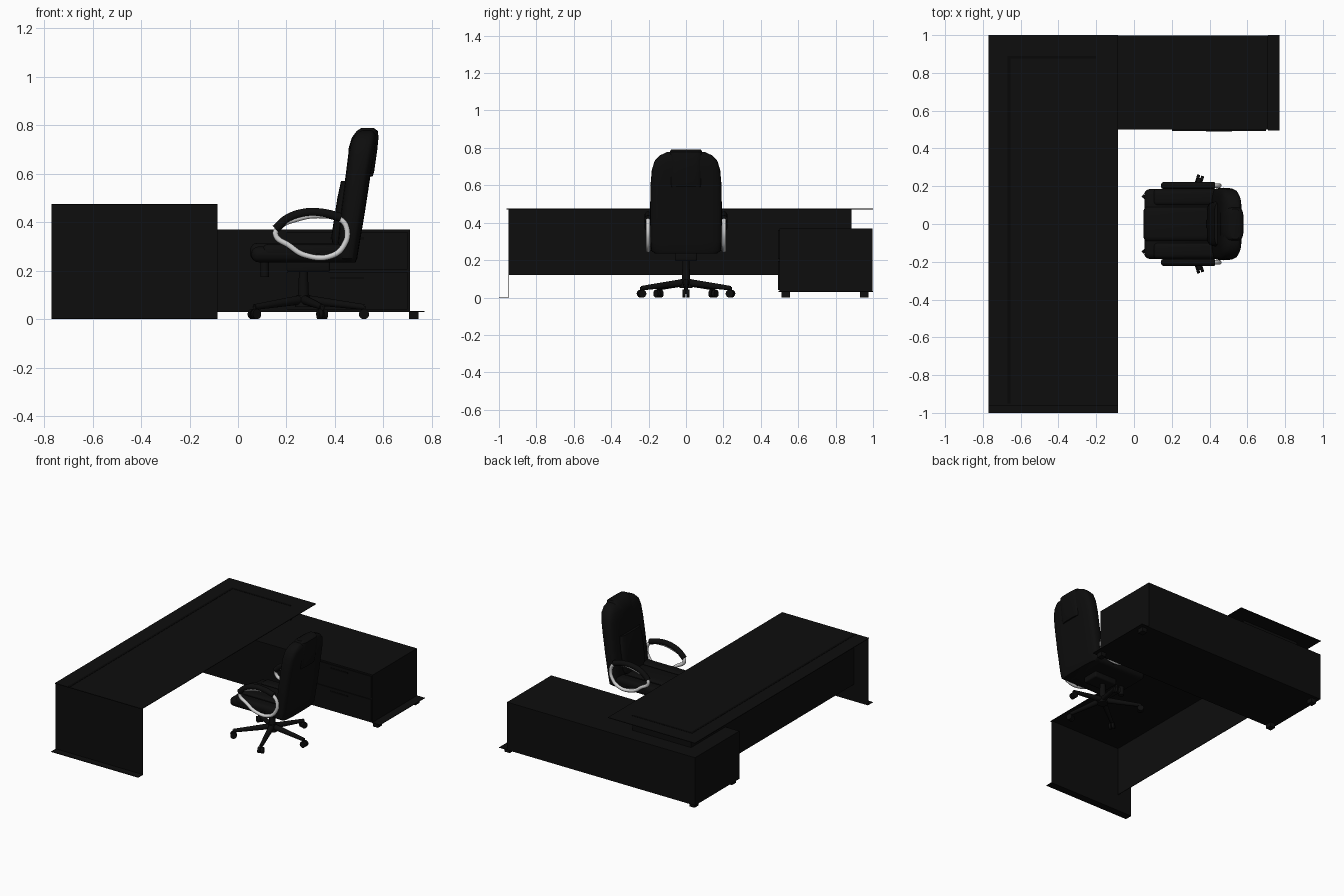
import bpy, bmesh, math
from mathutils import Vector

cube = bpy.data.objects.get("Cube")
if cube:
    bpy.data.objects.remove(cube, do_unlink=True)


def material(name, value, rough=0.6):
    m = bpy.data.materials.new(name)
    m.use_nodes = True
    col = (value, value, value, 1)
    m.diffuse_color = col
    node = m.node_tree.nodes["Principled BSDF"]
    node.inputs["Base Color"].default_value = col
    node.inputs["Roughness"].default_value = rough
    return m


WOOD = material("black wood", 0.004)
LINE = material("inlay black", 0.002)
LEATHER = material("black leather", 0.004)
CHROME = material("light chrome", 0.65)


def finish(name, bm, mat, smooth=False):
    bmesh.ops.recalc_face_normals(bm, faces=bm.faces)
    mesh = bpy.data.meshes.new(name)
    bm.to_mesh(mesh)
    bm.free()
    mesh.materials.append(mat)
    ob = bpy.data.objects.new(name, mesh)
    bpy.context.collection.objects.link(ob)
    if smooth:
        shade(ob)
    return ob


def shade(ob):
    bpy.ops.object.select_all(action='DESELECT')
    ob.select_set(True)
    bpy.context.view_layer.objects.active = ob
    bpy.ops.object.shade_smooth_by_angle(angle=math.radians(40))


def box(name, xs, ys, zs, mat=WOOD, bevel=0):
    bm = bmesh.new()
    bmesh.ops.create_cube(bm, size=1)
    for v in bm.verts:
        v.co = [(r[0] + r[1]) / 2 + c * (r[1] - r[0]) for c, r in zip(v.co, (xs, ys, zs))]
    if bevel:
        bmesh.ops.bevel(bm, geom=bm.edges[:], offset=bevel, segments=4, profile=0.5, affect='EDGES')
    return finish(name, bm, mat, bevel > 0)


def loft(name, levels, mat, sides=32):
    """Rounded sections stacked in z: (z, front x, rear x, half width)."""
    bm = bmesh.new()
    rings = []
    for z, x0, x1, w in levels:
        ring = []
        for i in range(sides):
            a = 2 * math.pi * i / sides
            c, s = math.cos(a), math.sin(a)
            px = math.copysign(abs(c) ** 0.5, c) * (x1 - x0) / 2
            py = math.copysign(abs(s) ** 0.5, s) * w
            ring.append(bm.verts.new(((x0 + x1) / 2 + px, py, z)))
        rings.append(ring)
    for a, b in zip(rings, rings[1:]):
        for i in range(sides):
            j = (i + 1) % sides
            bm.faces.new((a[i], a[j], b[j], b[i]))
    bm.faces.new(rings[0])
    bm.faces.new(rings[-1])
    return finish(name, bm, mat, True)


def tube(name, points, y, radius, mat, closed=False):
    """Round rod through (x, z) points in the plane at y."""
    cu = bpy.data.curves.new(name, 'CURVE')
    cu.dimensions = '3D'
    cu.bevel_depth = radius
    cu.bevel_resolution = 3
    cu.use_fill_caps = True
    sp = cu.splines.new('BEZIER')
    sp.bezier_points.add(len(points) - 1)
    sp.use_cyclic_u = closed
    for p, (x, z) in zip(sp.bezier_points, points):
        p.co = (x, y, z)
        p.handle_left_type = p.handle_right_type = 'AUTO'
    ob = bpy.data.objects.new(name, cu)
    bpy.context.collection.objects.link(ob)
    bpy.ops.object.select_all(action='DESELECT')
    ob.select_set(True)
    bpy.context.view_layer.objects.active = ob
    bpy.ops.object.convert(target='MESH')
    ob = bpy.context.object
    ob.data.materials.clear()
    ob.data.materials.append(mat)
    shade(ob)


def rod(name, a, b, r1, r2, mat, sides=20):
    a, b = Vector(a), Vector(b)
    bm = bmesh.new()
    bmesh.ops.create_cone(bm, cap_ends=True, segments=sides, radius1=r1, radius2=r2, depth=(b - a).length)
    ob = finish(name, bm, mat, True)
    ob.location = (a + b) / 2
    ob.rotation_euler = (b - a).to_track_quat('Z', 'Y').to_euler()
    return ob


T = 0.004  # board thickness

# Main desk: thin top, end panel with its foot plate, modesty panel, rear support
DX = (-0.77, -0.085)
box("desk_top", DX, (-0.96, 1), (0.475 - T, 0.475))
box("desk_end_panel", DX, (-0.95, -0.95 + T), (0, 0.472))
box("desk_end_foot_plate", DX, (-1, -0.95), (0, T))
box("modesty_panel", (-0.66, -0.656), (-0.947, 0.885), (0.12, 0.472))
box("top_support", (-0.66, -0.2), (0.881, 0.885), (0.37, 0.472))

# Inlay strips on the desk top
box("inlay_long", (-0.67, -0.655), (-0.95, 0.89), (0.475, 0.4765), LINE)
box("inlay_rear", (-0.655, -0.2), (0.875, 0.89), (0.475, 0.4765), LINE)

# Return cabinet
box("cabinet_body", (-0.77, 0.71), (0.5, 0.998), (0.03, 0.37))
box("cabinet_end_foot_plate", (0.71, 0.77), (0.495, 1), (0.03, 0.03 + T))
for i, z in enumerate((0.04, 0.205)):
    box(f"drawer_{i + 1}", (0.2, 0.7), (0.493, 0.5), (z, z + 0.155), WOOD)
    box(f"drawer_slot_{i + 1}", (0.38, 0.52), (0.491, 0.493), (z + 0.125, z + 0.135), LINE)
for x in (-0.75, 0.705):
    for y in (0.51, 0.93):
        box("cabinet_foot", (x, x + 0.04), (y, y + 0.045), (0, 0.03))

# Chair seat
box("seat", (0.055, 0.48), (-0.185, 0.185), (0.235, 0.3), LEATHER, 0.03)
box("seat_cushion", (0.05, 0.42), (-0.095, 0.095), (0.24, 0.315), LEATHER, 0.03)
for s in (-1, 1):
    box("seat_bolster", (0.1, 0.44), sorted((s * 0.095, s * 0.185)), (0.25, 0.31), LEATHER, 0.025)

# Chair back, front pad and headrest
loft("backrest", [(0.235, 0.42, 0.485, 0.165), (0.25, 0.41, 0.492, 0.185), (0.3, 0.41, 0.5, 0.19),
                  (0.45, 0.425, 0.525, 0.192), (0.6, 0.445, 0.548, 0.19), (0.68, 0.455, 0.563, 0.183),
                  (0.73, 0.465, 0.57, 0.168), (0.76, 0.48, 0.57, 0.14), (0.778, 0.505, 0.56, 0.1)], LEATHER)
loft("back_pad", [(0.31, 0.39, 0.45, 0.1), (0.34, 0.385, 0.46, 0.115), (0.5, 0.41, 0.48, 0.12),
                  (0.57, 0.425, 0.48, 0.11)], LEATHER)
loft("headrest", [(0.59, 0.5, 0.556, 0.08), (0.61, 0.47, 0.562, 0.088), (0.7, 0.455, 0.575, 0.09),
                  (0.75, 0.47, 0.58, 0.09), (0.777, 0.49, 0.577, 0.088), (0.79, 0.51, 0.56, 0.08)], LEATHER)

# Armrests
LOOP = [(0.155, 0.35), (0.21, 0.305), (0.275, 0.265), (0.39, 0.263), (0.44, 0.31), (0.45, 0.37),
        (0.425, 0.41), (0.34, 0.428), (0.24, 0.413), (0.17, 0.38)]
PAD = [(0.155, 0.372), (0.2, 0.412), (0.27, 0.438), (0.35, 0.438), (0.425, 0.42)]
for side, s in (("left", 1), ("right", -1)):
    tube(f"arm_frame_{side}", LOOP, s * 0.203, 0.012, CHROME, True)
    tube(f"arm_pad_{side}", PAD, s * 0.203, 0.019, LEATHER)
    rod(f"arm_bracket_{side}", (0.33, s * 0.15, 0.26), (0.33, s * 0.2, 0.262), 0.012, 0.012, LEATHER)

# Column, tilt mechanism and lever
HX = 0.27
rod("gas_column", (HX, 0, 0.06), (HX, 0, 0.2), 0.024, 0.018, LEATHER)
box("tilt_mechanism", (0.2, 0.38), (-0.06, 0.06), (0.195, 0.24), LEATHER, 0.01)
rod("tilt_knob", (0.11, 0, 0.175), (0.11, 0, 0.24), 0.018, 0.018, LEATHER)

# Five-star base with casters
rod("base_hub", (HX, 0, 0.05), (HX, 0, 0.1), 0.035, 0.028, LEATHER)
for i in range(5):
    a = math.radians(72 * i)
    c, s = math.cos(a), math.sin(a)
    rod("base_leg", (HX, 0, 0.082), (HX + 0.25 * c, 0.25 * s, 0.05), 0.02, 0.012, LEATHER, 12)
    x, y = HX + 0.25 * c, 0.25 * s
    rod("caster_stem", (x, y, 0.02), (x, y, 0.055), 0.007, 0.007, LEATHER, 10)
    for k in (-0.011, 0.011):
        p = Vector((x - s * k, y + c * k, 0.021))
        d = Vector((-s, c, 0)) * 0.008
        rod("caster_wheel", p - d, p + d, 0.021, 0.021, LEATHER)
